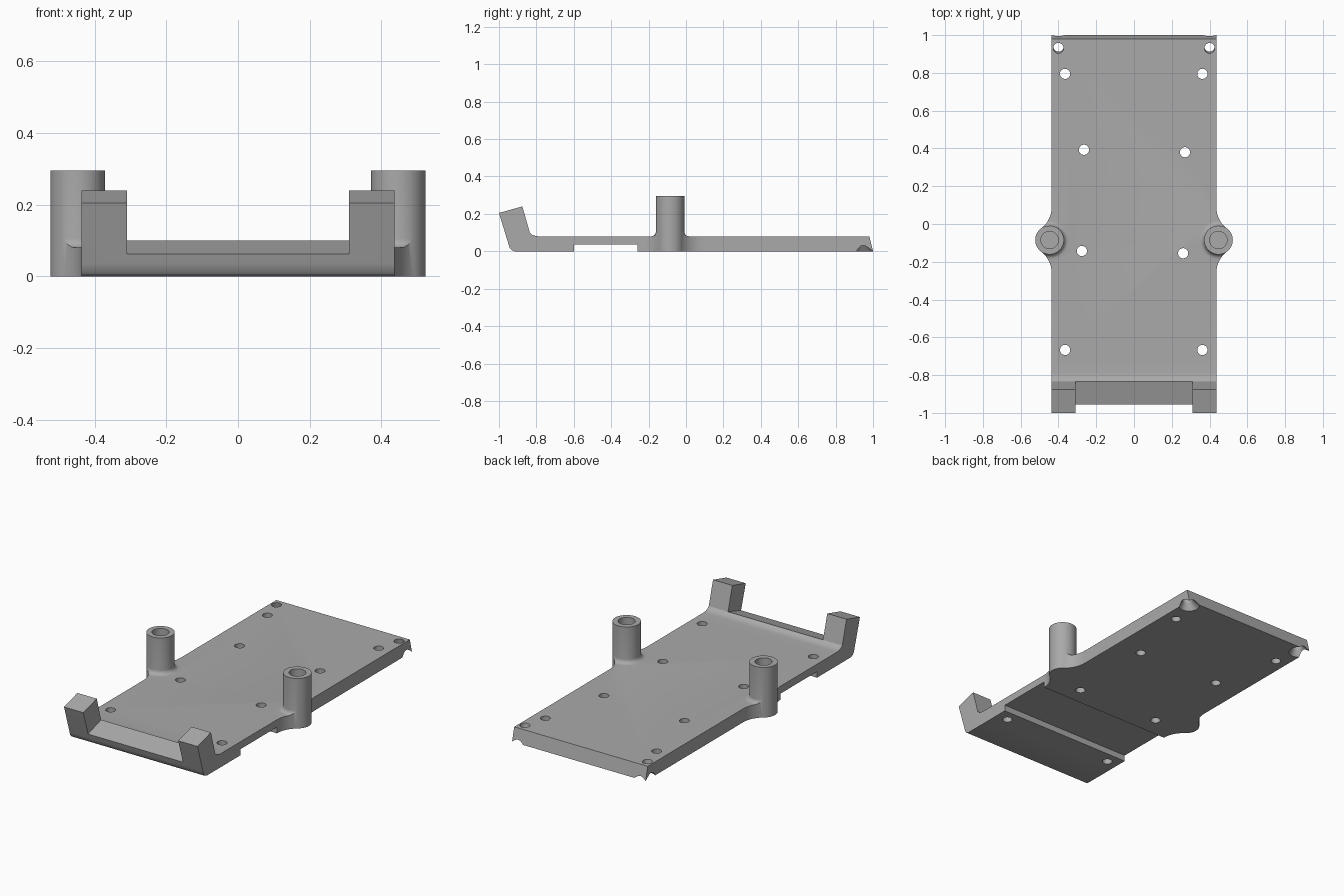
import bpy
import bmesh
from math import sin, cos, pi, radians
from mathutils import Matrix

cube = bpy.data.objects.get("Cube")
if cube:
    bpy.data.objects.remove(cube, do_unlink=True)

grey = bpy.data.materials.new("mid_grey")
grey.use_nodes = True
GREY = (0.4, 0.4, 0.4, 1)
grey.diffuse_color = GREY
grey.node_tree.nodes["Principled BSDF"].inputs["Base Color"].default_value = GREY


def add_object(name, bm):
    bmesh.ops.recalc_face_normals(bm, faces=bm.faces)
    mesh = bpy.data.meshes.new(name)
    bm.to_mesh(mesh)
    bm.free()
    mesh.materials.append(grey)
    obj = bpy.data.objects.new(name, mesh)
    bpy.context.collection.objects.link(obj)
    return obj


def prism(name, points, offset):
    """Extrude a closed outline of 3D points along an offset."""
    bm = bmesh.new()
    face = bm.faces.new([bm.verts.new(p) for p in points])
    out = bmesh.ops.extrude_face_region(bm, geom=[face])
    moved = [g for g in out["geom"] if isinstance(g, bmesh.types.BMVert)]
    bmesh.ops.translate(bm, verts=moved, vec=offset)
    return add_object(name, bm)


def side_prism(name, yz, half):
    return prism(name, [(-half, y, z) for y, z in yz], (2 * half, 0, 0))


def lathe(name, rings, x, y, tilt=0, sides=48):
    """Solid of revolution from (radius, height) rings, capped at both ends."""
    bm = bmesh.new()
    loops = [[bm.verts.new((r * cos(2 * pi * i / sides), r * sin(2 * pi * i / sides), z))
              for i in range(sides)] for r, z in rings]
    for a, b in zip(loops, loops[1:]):
        for i in range(sides):
            j = (i + 1) % sides
            bm.faces.new((a[i], a[j], b[j], b[i]))
    bm.faces.new(loops[0])
    bm.faces.new(loops[-1])
    bm.transform(Matrix.Translation((x, y, 0)) @ Matrix.Rotation(tilt, 4, 'X'))
    return add_object(name, bm)


def boolean(target, tool, operation):
    mod = target.modifiers.new("join", 'BOOLEAN')
    mod.operation = operation
    mod.solver = 'EXACT'
    mod.object = tool
    bpy.context.view_layer.objects.active = target
    bpy.ops.object.modifier_apply(modifier=mod.name)
    bpy.data.objects.remove(tool, do_unlink=True)


THICK, HALF = 0.08, 0.436
BOSS_X, BOSS_Y, BOSS_R, BOSS_TOP = 0.447, -0.085, 0.076, 0.295

# Long side profile: sloped rear edge, leaning front wall, rounded lower corner
plate = side_prism("mounting_plate", [
    (1.0, 0), (0.98, THICK), (-0.785, THICK), (-0.805, 0.082), (-0.822, 0.088),
    (-0.835, 0.1), (-0.875, 0.24), (-1.0, 0.205), (-0.948, 0.035),
    (-0.942, 0.018), (-0.932, 0.006), (-0.915, 0)], 0.6)

# Opening between the two front posts
boolean(plate, side_prism("post_gap", [
    (-1.1, 0.017), (-0.7, 0.142), (-0.7, 0.4), (-1.1, 0.4)], 0.31), 'DIFFERENCE')

# Fillet skirts at the foot of the posts
F = 0.025
for s in (-1, 1):
    curve = [(BOSS_R + F * (1 - sin(t * pi / 12)), THICK + F * (1 - cos(t * pi / 12)))
             for t in range(7)]
    boolean(plate, lathe("skirt", [(BOSS_R + F, 0.05)] + curve, s * BOSS_X, BOSS_Y), 'UNION')

# Footprint outline with concave flares running into each boss
R = 0.1445
flare = []
for k in range(13):
    a = pi + radians(53) * k / 12
    flare.append((HALF + R + R * cos(a), BOSS_Y + 0.175 + R * sin(a)))
right_edge = flare + [(BOSS_X, BOSS_Y)] + [(x, 2 * BOSS_Y - y) for x, y in reversed(flare)]
right_edge = [(HALF, 1.1)] + right_edge + [(HALF, -1.1)]
outline = right_edge + [(-x, y) for x, y in reversed(right_edge)]
boolean(plate, prism("footprint", [(x, y, -0.1) for x, y in outline], (0, 0, 0.6)), 'INTERSECT')

# Hollow round bosses
for s in (-1, 1):
    boolean(plate, lathe("boss", [(BOSS_R, 0), (BOSS_R, BOSS_TOP)], s * BOSS_X, BOSS_Y), 'UNION')
    boolean(plate, lathe("bore", [(0.046, 0.06), (0.046, 0.4)], s * BOSS_X, BOSS_Y), 'DIFFERENCE')

# Wide channel across the underside
boolean(plate, side_prism("channel", [
    (-0.6, -0.1), (-0.6, 0.036), (-0.26, 0.036), (-0.26, -0.1)], 0.7), 'DIFFERENCE')

# Straight screw holes
for x, y in [(-0.365, 0.795), (0.362, 0.795), (-0.265, 0.393), (0.27, 0.38),
             (-0.276, -0.143), (0.26, -0.155), (-0.365, -0.667), (0.362, -0.667)]:
    boolean(plate, lathe("hole", [(0.027, -0.1), (0.027, 0.2)], x, y, sides=32), 'DIFFERENCE')

# Tilted corner holes, countersunk from below
for s in (-1, 1):
    boolean(plate, lathe("corner_hole", [
        (0.075, -0.03), (0.027, 0.045), (0.027, 0.2)],
        s * 0.4, 0.948, tilt=radians(12), sides=32), 'DIFFERENCE')

bpy.ops.object.select_all(action='DESELECT')
plate.select_set(True)
bpy.context.view_layer.objects.active = plate
bpy.ops.object.shade_smooth_by_angle(angle=radians(30))
